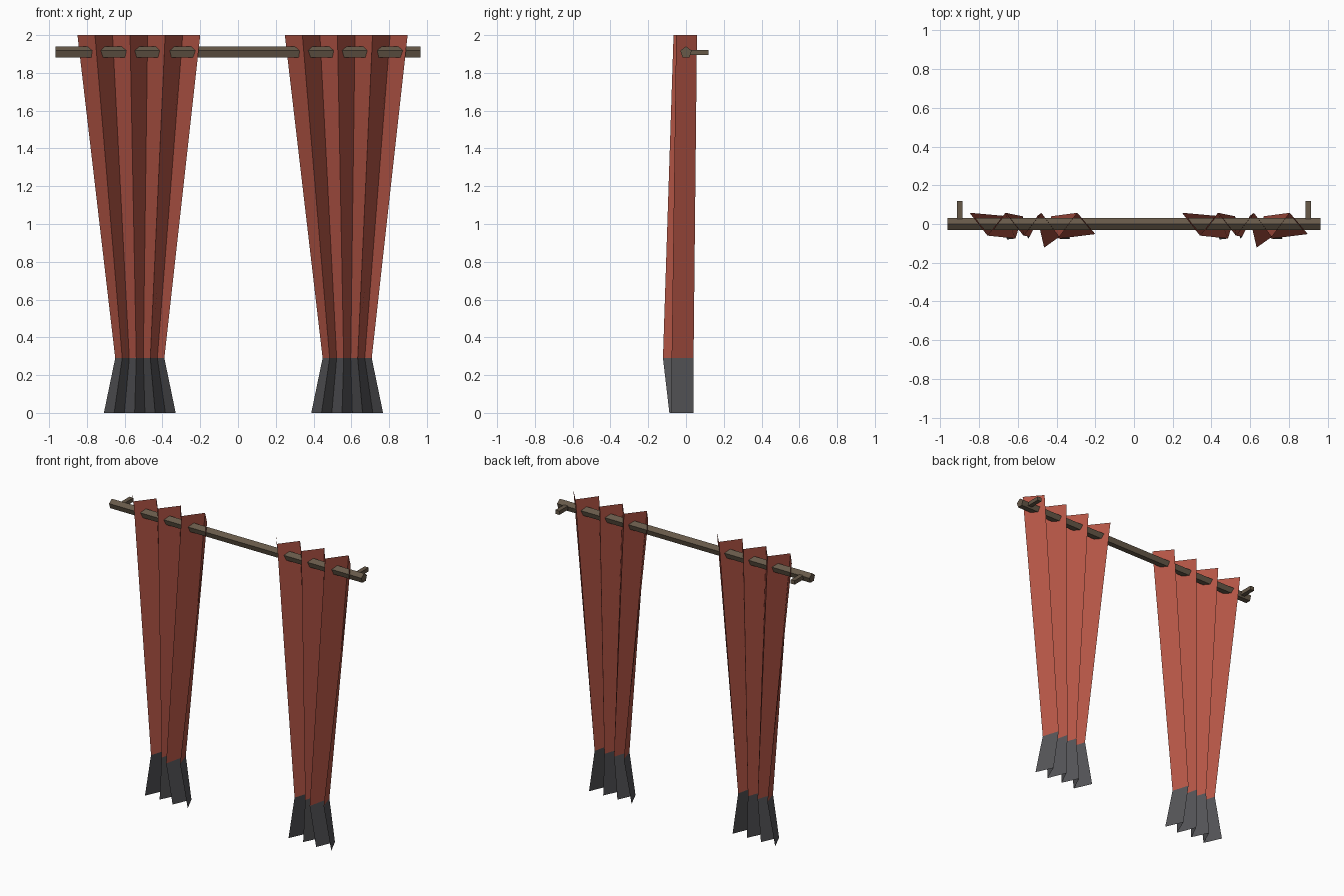
import bpy, bmesh, math
from mathutils import Matrix

if "Cube" in bpy.data.objects:
    bpy.data.objects.remove(bpy.data.objects["Cube"])


def material(name, rgb):
    m = bpy.data.materials.new(name)
    m.diffuse_color = (*rgb, 1)
    m.use_nodes = True
    m.node_tree.nodes["Principled BSDF"].inputs["Base Color"].default_value = m.diffuse_color
    return m


RED = material("red_cloth", (0.46, 0.092, 0.061))
GREY = material("grey_hem", (0.091, 0.091, 0.098))
BROWN = material("brown_wood", (0.135, 0.100, 0.066))


def add_object(name, bm, mats):
    me = bpy.data.meshes.new(name)
    bm.to_mesh(me)
    bm.free()
    for m in mats:
        me.materials.append(m)
    ob = bpy.data.objects.new(name, me)
    bpy.context.collection.objects.link(ob)
    return ob


# pleat rows: z, left x, right x, back y, y of the four front folds
ROWS = [
    (0.00, -0.71, -0.33, 0.04, (-0.08, -0.075, -0.088, -0.078)),
    (0.29, -0.65, -0.39, 0.04, (-0.075, -0.065, -0.122, -0.076)),
    (2.00, -0.85, -0.20, 0.058, (-0.06, -0.06, -0.066, -0.052)),
]


def curtain(name, dx):
    bm = bmesh.new()
    rows = []
    for z, x0, x1, back, fronts in ROWS:
        rows.append([bm.verts.new((dx + x0 + (x1 - x0) * i / 7,
                                   fronts[i // 2] if i % 2 else back, z))
                     for i in range(8)])
    for r in range(2):
        for i in range(7):
            f = bm.faces.new((rows[r][i], rows[r][i + 1],
                              rows[r + 1][i + 1], rows[r + 1][i]))
            f.material_index = 1 if r == 0 else 0  # grey hem at the bottom
    return add_object(name, bm, [RED, GREY])


curtain("left_curtain", 0)
curtain("right_curtain", 1.098)

# five-sided rod along x, one edge pointing up
ROD_Z = 1.908
bm = bmesh.new()
ends = [[bm.verts.new((x, 0.032 * math.sin(a), ROD_Z + 0.032 * math.cos(a)))
         for a in (2 * math.pi * k / 5 for k in range(5))] for x in (-0.965, 0.965)]
for k in range(5):
    j = (k + 1) % 5
    bm.faces.new((ends[0][k], ends[0][j], ends[1][j], ends[1][k]))
for e in ends:
    bm.faces.new(e)
bmesh.ops.recalc_face_normals(bm, faces=bm.faces)
add_object("curtain_rod", bm, [BROWN])

# wall brackets behind the rod
for side, x in (("left", -0.9), ("right", 0.9)):
    bm = bmesh.new()
    bmesh.ops.create_cube(bm, size=1, matrix=Matrix.Translation((x, 0.06, ROD_Z))
                          @ Matrix.Diagonal((0.03, 0.12, 0.027, 1)))
    add_object(side + "_bracket", bm, [BROWN])
